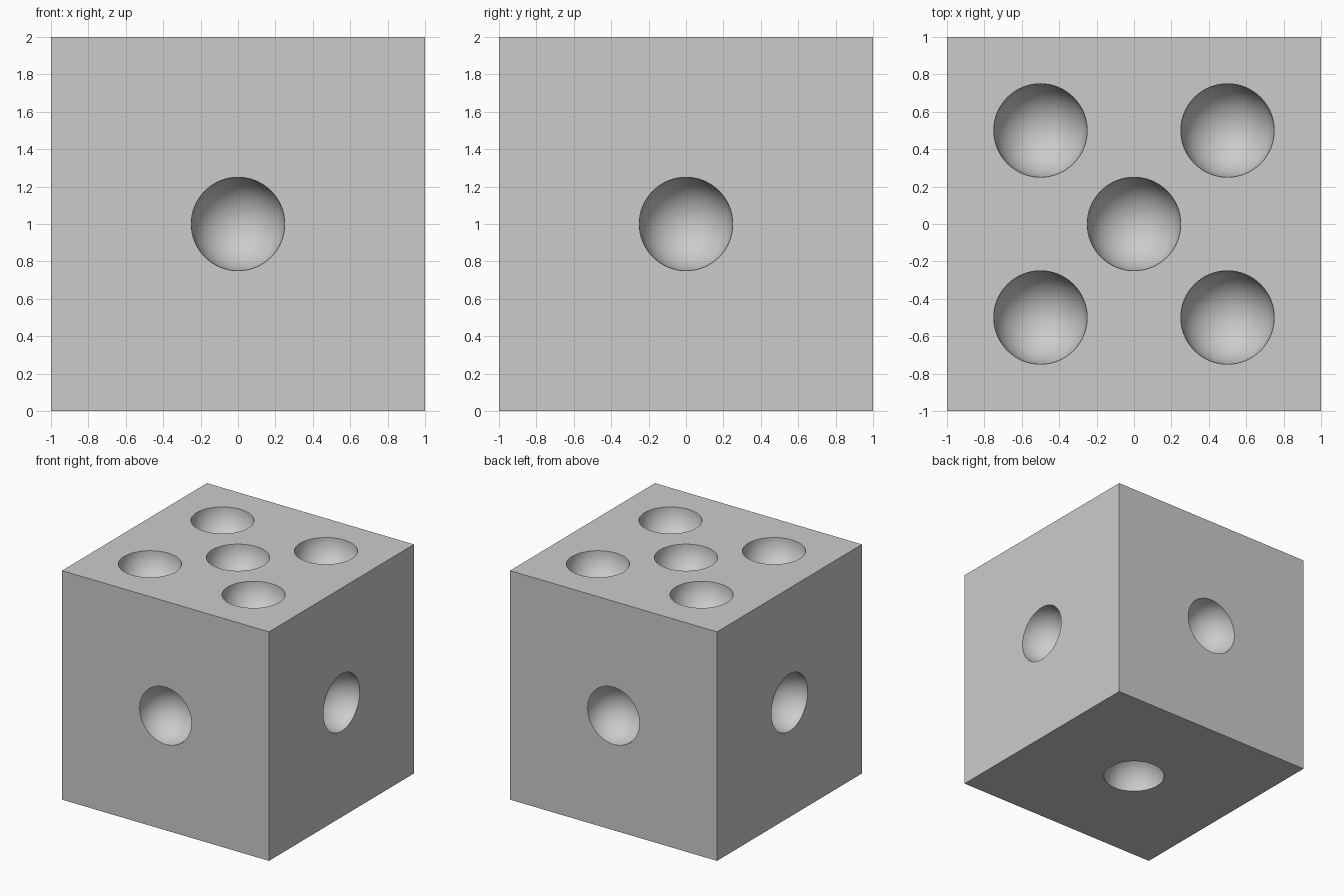
import bpy
import math
from mathutils import Vector

if "Cube" in bpy.data.objects:
    bpy.data.objects.remove(bpy.data.objects["Cube"], do_unlink=True)

HALF = 1.0
PIT_RADIUS = 0.25

# Single plain grey
grey = bpy.data.materials.new("light_grey")
grey.use_nodes = True
colour = (0.6, 0.6, 0.6, 1)
grey.diffuse_color = colour
grey.node_tree.nodes["Principled BSDF"].inputs["Base Color"].default_value = colour

# Block standing on the ground
bpy.ops.mesh.primitive_cube_add(size=2 * HALF, location=(0, 0, HALF))
block = bpy.context.object
block.name = "pitted_block"
block.data.materials.append(grey)

# Pit centres: one in the middle of each face, four more on the top
centre = Vector((0, 0, HALF))
up = Vector((0, 0, 1))
normals = [Vector(n) for n in
           ((1, 0, 0), (-1, 0, 0), (0, 1, 0), (0, -1, 0), (0, 0, 1), (0, 0, -1))]
pits = [(centre + n * HALF, n) for n in normals]
pits += [(Vector((x, y, 2 * HALF)), up) for x in (-0.5, 0.5) for y in (-0.5, 0.5)]

# Round cutters, with a pole at the bottom of each pit
cutters = []
for place, normal in pits:
    bpy.ops.mesh.primitive_uv_sphere_add(
        segments=64, ring_count=32, radius=PIT_RADIUS, location=place,
        rotation=up.rotation_difference(normal).to_euler())
    cutter = bpy.context.object
    cutter.name = "pit_cutter"
    cutter.hide_render = True
    cutter.data.materials.append(grey)
    cutters.append(cutter)

# Carve the pits
bpy.ops.object.select_all(action="DESELECT")
block.select_set(True)
bpy.context.view_layer.objects.active = block
for cutter in cutters:
    carve = block.modifiers.new("carve_pit", "BOOLEAN")
    carve.operation = "DIFFERENCE"
    carve.solver = "EXACT"
    carve.object = cutter
    bpy.ops.object.modifier_apply(modifier=carve.name)
    bpy.data.objects.remove(cutter, do_unlink=True)

# Smooth pits with crisp rims and block edges
bpy.ops.object.shade_smooth_by_angle(angle=math.radians(30))
